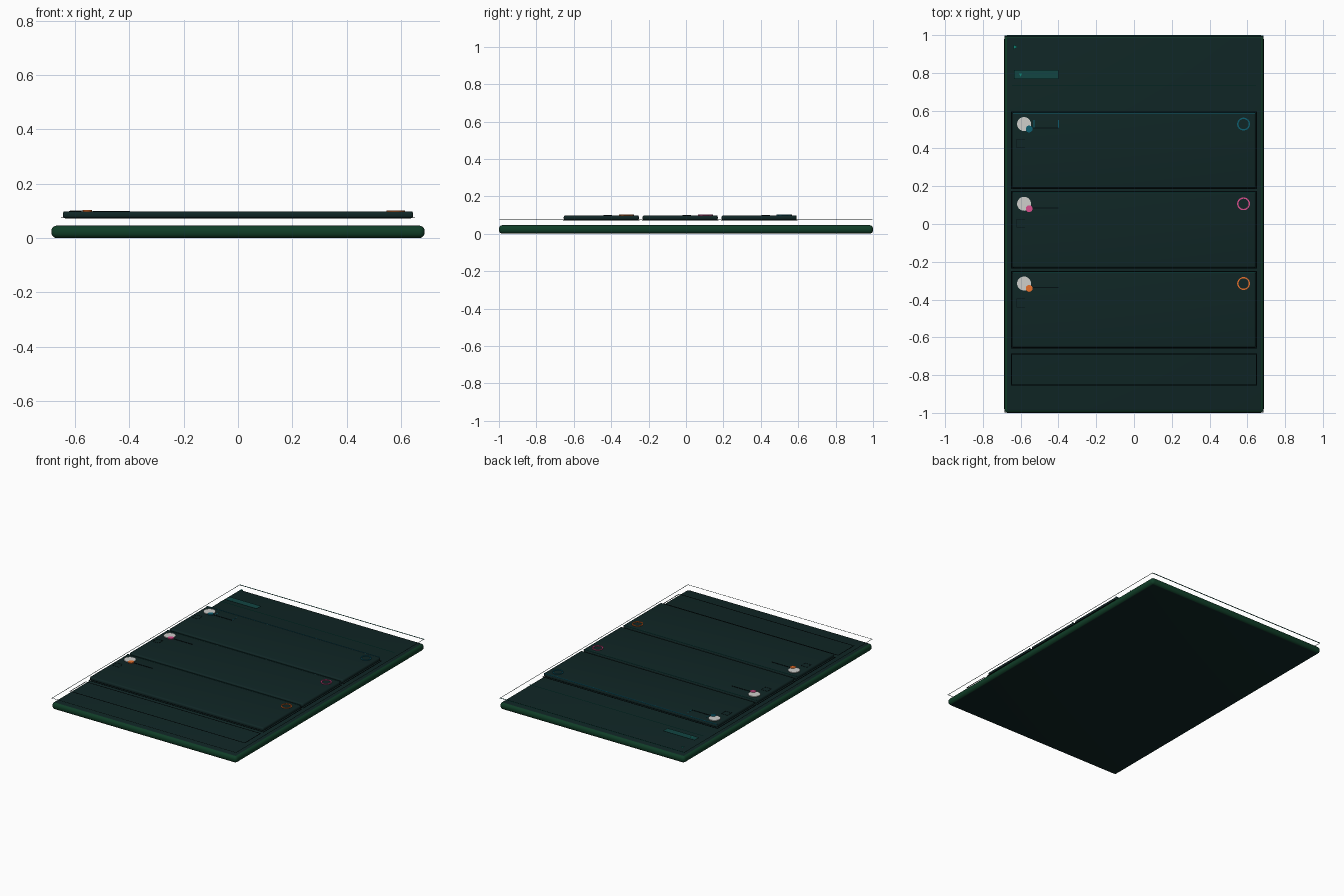
import bpy, bmesh, math

if "Cube" in bpy.data.objects:
    bpy.data.objects.remove(bpy.data.objects["Cube"])


def material(name, rgb):
    m = bpy.data.materials.new(name)
    m.diffuse_color = (*rgb, 1)
    m.use_nodes = True
    m.node_tree.nodes["Principled BSDF"].inputs["Base Color"].default_value = m.diffuse_color
    return m


PANEL = material("dark teal", (0.0050, 0.0190, 0.0185))
GREEN = material("edge green", (0.005, 0.046, 0.020))
DARK = material("near black", (0.001, 0.005, 0.006))
TEAL = material("bright teal", (0.005, 0.22, 0.17))
BUTTON = material("button teal", (0.006, 0.060, 0.055))
BLUE = material("deep blue", (0.004, 0.115, 0.165))
PINK = material("pink", (0.70, 0.075, 0.27))
ORANGE = material("orange", (0.80, 0.16, 0.025))
GREY = material("light grey", (0.62, 0.62, 0.60))


def finish(name, bm, *mats):
    bmesh.ops.recalc_face_normals(bm, faces=bm.faces)
    mesh = bpy.data.meshes.new(name)
    bm.to_mesh(mesh)
    bm.free()
    for m in mats:
        mesh.materials.append(m)
    ob = bpy.data.objects.new(name, mesh)
    bpy.context.collection.objects.link(ob)
    return ob


def add_box(bm, x0, x1, y0, y1, z0, z1):
    verts = bmesh.ops.create_cube(bm, size=1)["verts"]
    for v in verts:
        v.co = ((x0 + x1) / 2 + v.co.x * (x1 - x0),
                (y0 + y1) / 2 + v.co.y * (y1 - y0),
                (z0 + z1) / 2 + v.co.z * (z1 - z0))


def box(name, mat, *bounds):
    bm = bmesh.new()
    add_box(bm, *bounds)
    return finish(name, bm, mat)


def rounded_slab(name, bounds, radius, face_mat, rim_mat):
    """Box with rounded edges; the rim gets its own colour."""
    bm = bmesh.new()
    add_box(bm, *bounds)
    bmesh.ops.bevel(bm, geom=bm.edges[:], offset=radius, segments=5,
                    profile=0.5, affect='EDGES')
    bm.normal_update()
    for f in bm.faces:
        f.smooth = True
        f.material_index = 0 if abs(f.normal.z) > 0.97 else 1
    return finish(name, bm, face_mat, rim_mat)


def frame(name, mat, x0, x1, y0, y1, z, w, t=0.001):
    """Thin rectangular outline of four strips."""
    bm = bmesh.new()
    for b in ((x0, x1, y0, y0 + w), (x0, x1, y1 - w, y1),
              (x0, x0 + w, y0 + w, y1 - w), (x1 - w, x1, y0 + w, y1 - w)):
        add_box(bm, *b, z, z + t)
    return finish(name, bm, mat)


def disc(name, mat, x, y, z, r, h, sides=32, turn=0):
    bm = bmesh.new()
    bmesh.ops.create_cone(bm, cap_ends=True, segments=sides, radius1=r,
                          radius2=r, depth=h)
    ob = finish(name, bm, mat)
    ob.location = (x, y, z + h / 2)
    ob.rotation_euler.z = turn
    return ob


def ring(name, mat, x, y, z, r_in, r_out, h, sides=32):
    bm = bmesh.new()
    loops = []
    for r, zz in ((r_in, z), (r_out, z), (r_out, z + h), (r_in, z + h)):
        loops.append([bm.verts.new((x + r * math.cos(a), y + r * math.sin(a), zz))
                      for a in (2 * math.pi * i / sides for i in range(sides))])
    for k in range(4):
        a, b = loops[k], loops[(k + 1) % 4]
        for i in range(sides):
            j = (i + 1) % sides
            bm.faces.new((a[i], a[j], b[j], b[i]))
    return finish(name, bm, mat)


# Main board with rounded green rim
rounded_slab("base_board", (-0.687, 0.687, -1, 1, 0, 0.046), 0.020, PANEL, GREEN)

# Fine outline floating above the board, bright along the top end
frame("floating_outline", PANEL, -0.685, 0.685, -0.998, 0.994, 0.074, 0.003)
box("outline_top_strip", TEAL, -0.685, 0.685, 0.994, 0.998, 0.074, 0.075)

# Header: divider, button and small arrow marks
box("header_divider", TEAL, -0.645, 0.645, 0.732, 0.736, 0.075, 0.076)
box("header_button", BUTTON, -0.635, -0.40, 0.768, 0.816, 0.074, 0.076)
disc("button_arrow", TEAL, -0.600, 0.791, 0.076, 0.010, 0.001, 3, math.pi)
disc("header_arrow", TEAL, -0.630, 0.937, 0.075, 0.014, 0.001, 3, -math.pi / 2)

# Three floating cards with their accents
for i, accent in enumerate((BLUE, PINK, ORANGE)):
    top = 0.592 - 0.422 * i
    n = f"_{i + 1}"
    rounded_slab("card" + n, (-0.645, 0.645, top - 0.402, top, 0.073, 0.098),
                 0.010, PANEL, PANEL)
    frame("card_border" + n, DARK, -0.651, 0.651, top - 0.406, top + 0.004, 0.072, 0.006)
    box("card_top_strip" + n, BLUE if i == 0 else BUTTON,
        -0.642, 0.642, top - 0.007, top - 0.001, 0.0955, 0.0985)
    # Portrait disc, badge and status ring
    y = top - 0.063
    disc("portrait" + n, GREY, -0.582, y, 0.098, 0.037, 0.004)
    disc("badge" + n, accent, -0.555, y - 0.026, 0.098, 0.018, 0.006, 24)
    ring("status_ring" + n, accent, 0.580, y, 0.098, 0.027, 0.034, 0.004)
    # Name underline and checkbox
    box("name_line" + n, DARK, -0.535, -0.40, y - 0.024, y - 0.019, 0.098, 0.100)
    frame("checkbox" + n, DARK, -0.622, -0.576, y - 0.126, y - 0.080, 0.098, 0.002)
    if i == 0:
        for x in (-0.53, -0.40):
            box(f"name_tick_{'left' if x < -0.5 else 'right'}", BLUE,
                x - 0.002, x + 0.002, y - 0.022, y + 0.022, 0.098, 0.099)

# Empty footer outline
frame("footer_outline", DARK, -0.651, 0.651, -0.856, -0.685, 0.075, 0.005)
